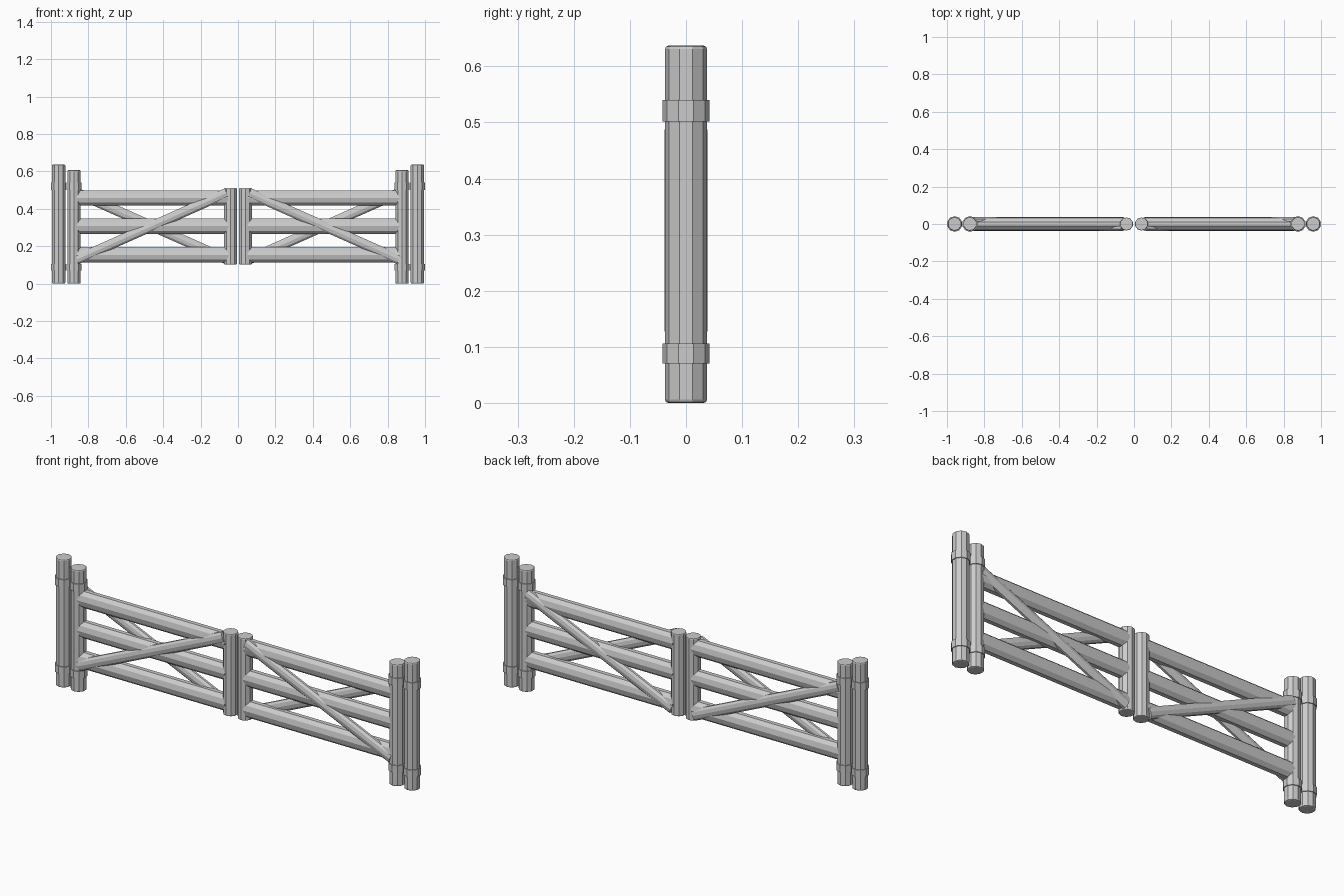
import bpy, math
from mathutils import Vector, Matrix

if "Cube" in bpy.data.objects:
    bpy.data.objects.remove(bpy.data.objects["Cube"])


def add_log(name, a, b, r_side, r_depth, sides=10, bevel=0.0):
    """Faceted log from a to b; r_depth is its radius along y."""
    a, b = Vector(a), Vector(b)
    d = b - a
    bpy.ops.mesh.primitive_cylinder_add(vertices=sides, radius=1, depth=d.length)
    ob = bpy.context.object
    ob.name = ob.data.name = name
    zax = d.normalized()
    yax = Vector((0, 1, 0))
    xax = yax.cross(zax)
    rot = Matrix((xax, yax, zax)).transposed().to_4x4()
    scale = Matrix.Diagonal((r_side, r_depth, 1, 1))
    ob.data.transform(Matrix.Translation((a + b) / 2) @ rot @ scale)
    if bevel:
        m = ob.modifiers.new("rounded_ends", 'BEVEL')
        m.width = bevel
        m.segments = 2
        m.limit_method = 'ANGLE'
        m.angle_limit = math.radians(60)
    return ob


for s, side in ((-1, "left"), (1, "right")):
    # outer fixed post and hinged gate post, each with two bands
    for part, x, top in (("outer_post", 0.959, 0.637), ("hinge_post", 0.877, 0.607)):
        add_log(f"{side}_{part}", (s * x, 0, 0), (s * x, 0, top), 0.0375, 0.0375, bevel=0.006)
        for level, z0, z1 in (("lower", 0.07, 0.106), ("upper", 0.502, 0.54)):
            add_log(f"{side}_{part}_{level}_band", (s * x, 0, z0), (s * x, 0, z1), 0.042, 0.042)

    # short post where the two gates meet
    add_log(f"{side}_meeting_post", (s * 0.04, 0, 0.102), (s * 0.04, 0, 0.512),
            0.0355, 0.0355, bevel=0.005)

    # three horizontal rails
    for level, z in (("bottom", 0.154), ("middle", 0.307), ("top", 0.458)):
        add_log(f"{side}_{level}_rail", (s * 0.05, 0, z), (s * 0.865, 0, z), 0.043, 0.034)

    # crossed braces, one on each face
    add_log(f"{side}_front_brace", (s * 0.06, -0.02, 0.485), (s * 0.86, -0.02, 0.13),
            0.028, 0.0185)
    add_log(f"{side}_back_brace", (s * 0.06, 0.02, 0.13), (s * 0.86, 0.02, 0.485),
            0.028, 0.0185)
